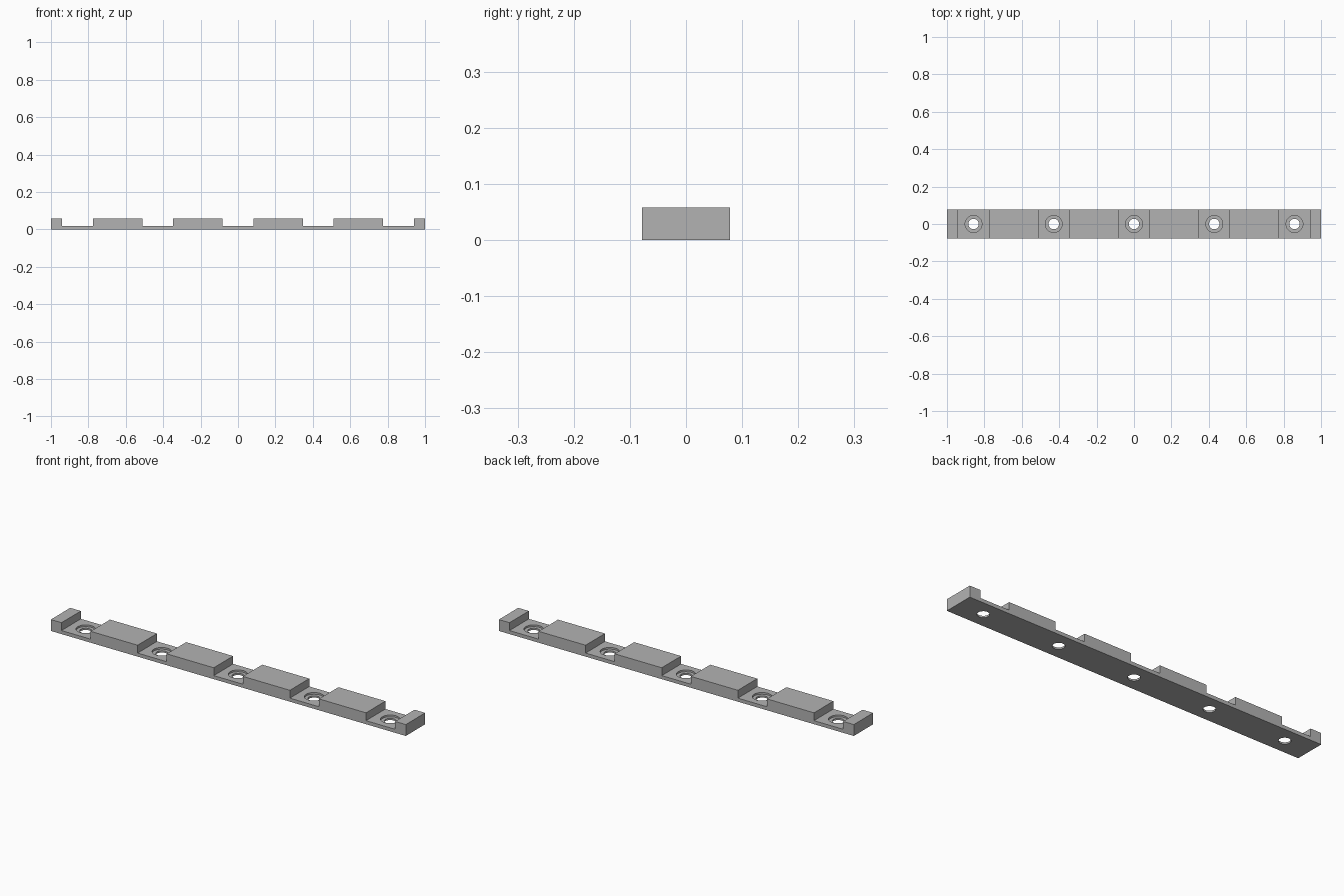
import bpy
import bmesh

LENGTH, DEPTH, HEIGHT = 2.0, 0.156, 0.058
FLOOR = 0.018            # height of the notch floors
LEDGE = 0.009            # height of the counterbore ledges
PITCH, NOTCH = 0.429, 0.164
CENTRES = [i * PITCH for i in range(-2, 3)]

if "Cube" in bpy.data.objects:
    bpy.data.objects.remove(bpy.data.objects["Cube"])

# Plain grey finish
grey = bpy.data.materials.new("plain_grey")
grey.use_nodes = True
colour = (0.45, 0.45, 0.45, 1)
grey.diffuse_color = colour
grey.node_tree.nodes["Principled BSDF"].inputs["Base Color"].default_value = colour

# Notched bar: side profile extruded through the depth
profile = [(-LENGTH / 2, 0), (LENGTH / 2, 0), (LENGTH / 2, HEIGHT)]
for c in reversed(CENTRES):
    a, b = c + NOTCH / 2, c - NOTCH / 2
    profile += [(a, HEIGHT), (a, FLOOR), (b, FLOOR), (b, HEIGHT)]
profile.append((-LENGTH / 2, HEIGHT))

bm = bmesh.new()
face = bm.faces.new([bm.verts.new((x, -DEPTH / 2, z)) for x, z in profile])
grown = bmesh.ops.extrude_face_region(bm, geom=[face])
moved = [v for v in grown["geom"] if isinstance(v, bmesh.types.BMVert)]
bmesh.ops.translate(bm, verts=moved, vec=(0, DEPTH, 0))
bmesh.ops.recalc_face_normals(bm, faces=bm.faces)
mesh = bpy.data.meshes.new("notched_bar")
bm.to_mesh(mesh)
bm.free()
bar = bpy.data.objects.new("notched_bar", mesh)
bpy.context.collection.objects.link(bar)
mesh.materials.append(grey)


def drill(x, radius, bottom, top):
    """Cut a round hole between two heights."""
    bpy.ops.mesh.primitive_cylinder_add(
        vertices=48, radius=radius, depth=top - bottom,
        location=(x, 0, (top + bottom) / 2))
    cutter = bpy.context.object
    cutter.hide_render = True
    cutter.data.materials.append(grey)
    cut = bar.modifiers.new("hole", "BOOLEAN")
    cut.operation, cut.solver, cut.object = "DIFFERENCE", "EXACT", cutter
    bpy.context.view_layer.objects.active = bar
    bpy.ops.object.modifier_apply(modifier=cut.name)
    bpy.data.objects.remove(cutter)


# Screw holes with a wider counterbore in every notch
for c in CENTRES:
    drill(c, 0.045, LEDGE, HEIGHT)
    drill(c, 0.028, -0.02, HEIGHT)

# Smooth hole walls, sharp corners
bpy.ops.object.select_all(action="DESELECT")
bar.select_set(True)
bpy.context.view_layer.objects.active = bar
bpy.ops.object.shade_smooth_by_angle(angle=0.5)
